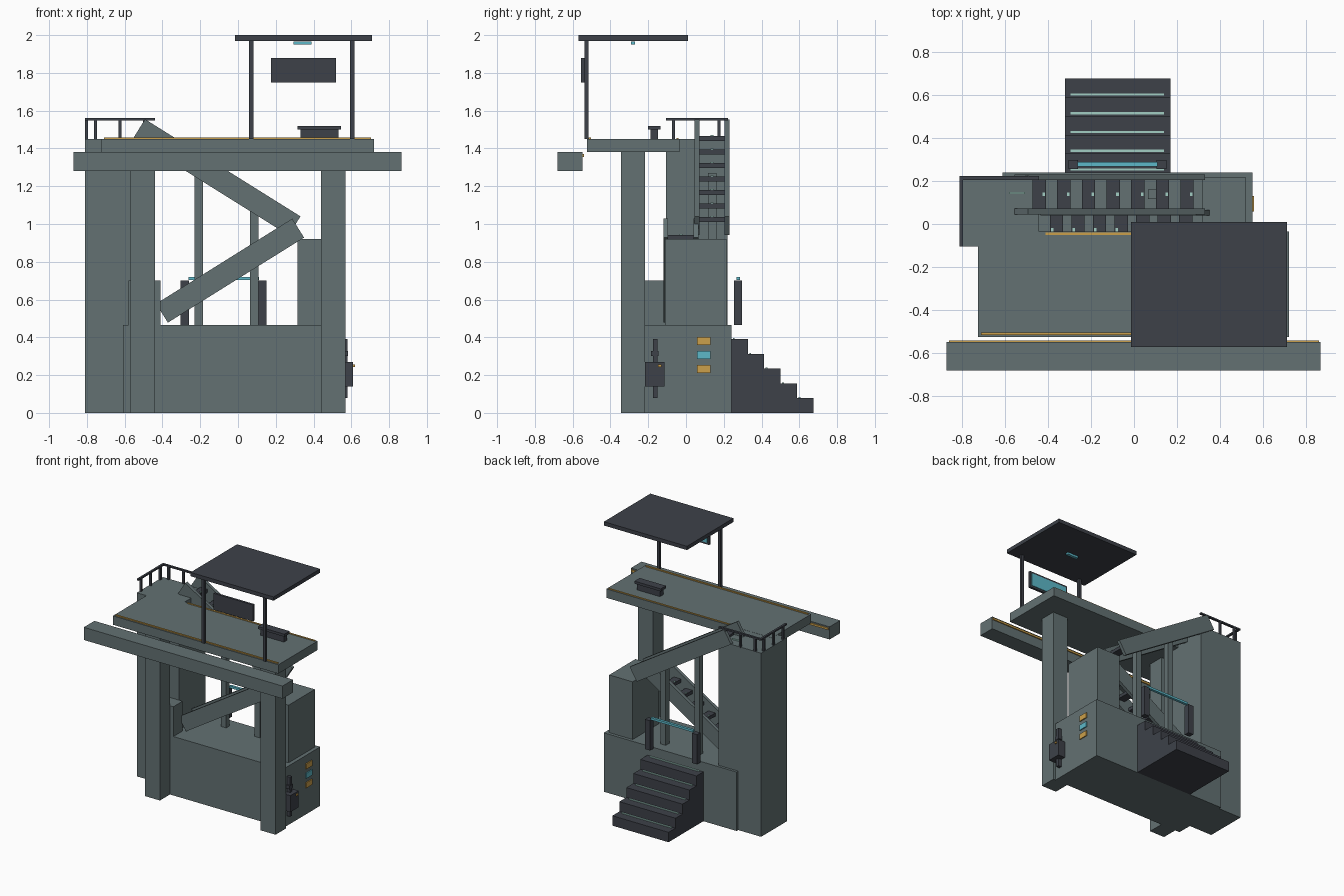
import bpy, bmesh, math
from mathutils import Matrix, Vector

if "Cube" in bpy.data.objects:
    bpy.data.objects.remove(bpy.data.objects["Cube"])


def material(name, rgb):
    m = bpy.data.materials.new(name)
    m.diffuse_color = (*rgb, 1)
    m.use_nodes = True
    m.node_tree.nodes["Principled BSDF"].inputs["Base Color"].default_value = m.diffuse_color
    return m


GREY = material("slate grey", (0.125, 0.165, 0.17))
DARK = material("charcoal", (0.047, 0.053, 0.066))
AMBER = material("amber", (0.60, 0.35, 0.07))
TEAL = material("teal light", (0.11, 0.48, 0.58))
MINT = material("pale mint", (0.36, 0.62, 0.55))


def finish(name, bm, mat):
    bmesh.ops.recalc_face_normals(bm, faces=bm.faces)
    me = bpy.data.meshes.new(name)
    bm.to_mesh(me)
    bm.free()
    me.materials.append(mat)
    ob = bpy.data.objects.new(name, me)
    bpy.context.collection.objects.link(ob)
    return ob


def box(name, mat, x, y, z, tilt=0.0):
    """Box from (min, max) ranges, optionally tilted about the y axis."""
    size = Vector((x[1] - x[0], y[1] - y[0], z[1] - z[0]))
    mid = Vector((x[0] + x[1], y[0] + y[1], z[0] + z[1])) / 2
    bm = bmesh.new()
    bmesh.ops.create_cube(bm, size=1, matrix=Matrix.Translation(mid)
                          @ Matrix.Rotation(tilt, 4, 'Y') @ Matrix.Diagonal((*size, 1)))
    return finish(name, bm, mat)


def around(c, w):
    return (c - w / 2, c + w / 2)


# Main masses
box("base_block", GREY, (-0.61, 0.55), (-0.22, 0.24), (0, 0.465))
box("rear_tower", GREY, (-0.81, -0.44), (-0.105, 0.22), (0, 1.449))
box("middle_landing", GREY, (0.315, 0.52), (-0.112, 0.215), (0.465, 0.92))
box("low_block", GREY, (-0.58, -0.41), (-0.22, -0.105), (0.465, 0.70))
for side, s in (("left", -1), ("right", 1)):
    box(side + "_front_pillar", GREY, around(s * 0.505, 0.13), (-0.345, -0.218), (0, 1.385))

# Platform, track beam and edge strips
box("platform", GREY, (-0.725, 0.72), (-0.525, -0.035), (1.38, 1.45))
box("front_beam", GREY, (-0.87, 0.865), (-0.68, -0.548), (1.28, 1.38))
box("beam_strip", AMBER, (-0.86, 0.86), (-0.548, -0.54), (1.355, 1.37))
box("front_edge_strip", AMBER, (-0.71, 0.705), (-0.516, -0.504), (1.45, 1.458))
box("rear_edge_strip", AMBER, (-0.41, 0.705), (-0.05, -0.04), (1.45, 1.456))

# Canopy, hanging sign and bench
box("canopy_roof", DARK, (-0.015, 0.71), (-0.57, 0.01), (1.97, 2.0))
for i, x in enumerate((0.07, 0.605)):
    box(f"canopy_post_{i}", DARK, around(x, 0.022), (-0.537, -0.516), (1.45, 1.97))
box("canopy_lamp", TEAL, (0.295, 0.39), (-0.292, -0.27), (1.95, 1.966))
box("sign_board", DARK, (0.175, 0.52), (-0.555, -0.537), (1.75, 1.88))
box("sign_screen", TEAL, (0.19, 0.505), (-0.537, -0.533), (1.765, 1.865))
box("bench_base", DARK, (0.33, 0.532), (-0.188, -0.147), (1.45, 1.50))
box("bench_seat", DARK, (0.315, 0.545), (-0.20, -0.135), (1.50, 1.52))


# Stair flights: two tilted stringers with treads between them
def flight(name, cx, cz, length, y, tilt, xs):
    slope = -math.tan(tilt)
    for side, s in (("front", -1), ("rear", 1)):
        box(f"{name}_{side}_stringer", GREY, around(cx, length), around(y + s * 0.08, 0.026),
            around(cz, 0.118), tilt)
    for i, x in enumerate(xs):
        z = cz + (x - cx) * slope
        box(f"{name}_tread_{i}", DARK, around(x, 0.062), around(y, 0.136), around(z, 0.026))
        box(f"{name}_tread_marker_{i}", MINT, around(x - 0.02 * (1 if slope > 0 else -1), 0.012),
            around(y, 0.016), (z + 0.013, z + 0.018))


ANGLE = math.radians(32)
flight("upper_flight", -0.112, 1.2475, 0.97, 0.138, ANGLE,
       [-0.44 + 0.1144 * i for i in range(7)])
flight("lower_flight", -0.042, 0.753, 0.85, -0.027, -ANGLE,
       [-0.36 + 0.1 * i for i in range(7)])
for i, (x, top) in enumerate(((-0.207, 1.27), (0.087, 1.085))):
    box(f"stair_post_{i}", GREY, around(x, 0.045), around(0.138, 0.045), (0.465, top))
box("tower_top_marker", MINT, (-0.58, -0.505), around(0.144, 0.01), (1.449, 1.457))

# Guard rail on the tower
box("rear_guard_rail", DARK, (-0.81, -0.44), (0.205, 0.222), (1.548, 1.56))
box("side_guard_rail", DARK, (-0.81, -0.793), (-0.105, 0.222), (1.548, 1.56))
for i in range(3):
    box(f"rear_guard_post_{i}", DARK, around(-0.755 + 0.13 * i, 0.016), around(0.214, 0.016),
        (1.445, 1.55))
    box(f"side_guard_post_{i}", DARK, around(-0.801, 0.016), around(-0.065 + 0.12 * i, 0.016),
        (1.445, 1.55))

# Rear entry steps from one stepped profile
DEPTH, RISE, N = 0.087, 0.078, 5
profile = [(0.24, 0.0), (0.24 + N * DEPTH, 0.0)]
for i in range(N):
    y = 0.24 + (N - i) * DEPTH
    profile += [(y, (i + 1) * RISE), (y - DEPTH, (i + 1) * RISE)]
bm = bmesh.new()
face = bm.faces.new([bm.verts.new((-0.32, y, z)) for y, z in profile])
ext = bmesh.ops.extrude_face_region(bm, geom=[face])
bmesh.ops.translate(bm, vec=(0.49, 0, 0),
                    verts=[v for v in ext["geom"] if isinstance(v, bmesh.types.BMVert)])
finish("entry_steps", bm, DARK)
for i in range(N):
    y = 0.24 + (N - 1 - i) * DEPTH + 0.013
    z = (i + 1) * RISE
    box(f"step_strip_{i}", MINT, (-0.295, 0.14), around(y, 0.01), (z, z + 0.006))

# Gate at the head of the entry steps
for i, x in enumerate((-0.282, 0.128)):
    box(f"gate_post_{i}", DARK, around(x, 0.045), (0.255, 0.297), (0.465, 0.70))
box("gate_rail", TEAL, (-0.262, 0.11), (0.267, 0.287), (0.703, 0.72))

# Indicator plates and switch gear on the right side
for i, (z, m) in enumerate(((0.232, AMBER), (0.307, TEAL), (0.381, AMBER))):
    box(f"indicator_{i}", m, (0.55, 0.558), (0.057, 0.131), around(z, 0.042))
box("conduit", DARK, (0.55, 0.579), (-0.176, -0.152), (0.08, 0.39))
box("conduit_clamp", DARK, (0.55, 0.582), (-0.186, -0.145), (0.30, 0.328))
box("switch_box", DARK, (0.55, 0.61), (-0.218, -0.115), (0.14, 0.27))
box("switch_lamp", AMBER, (0.61, 0.619), (-0.147, -0.13), (0.243, 0.256))
